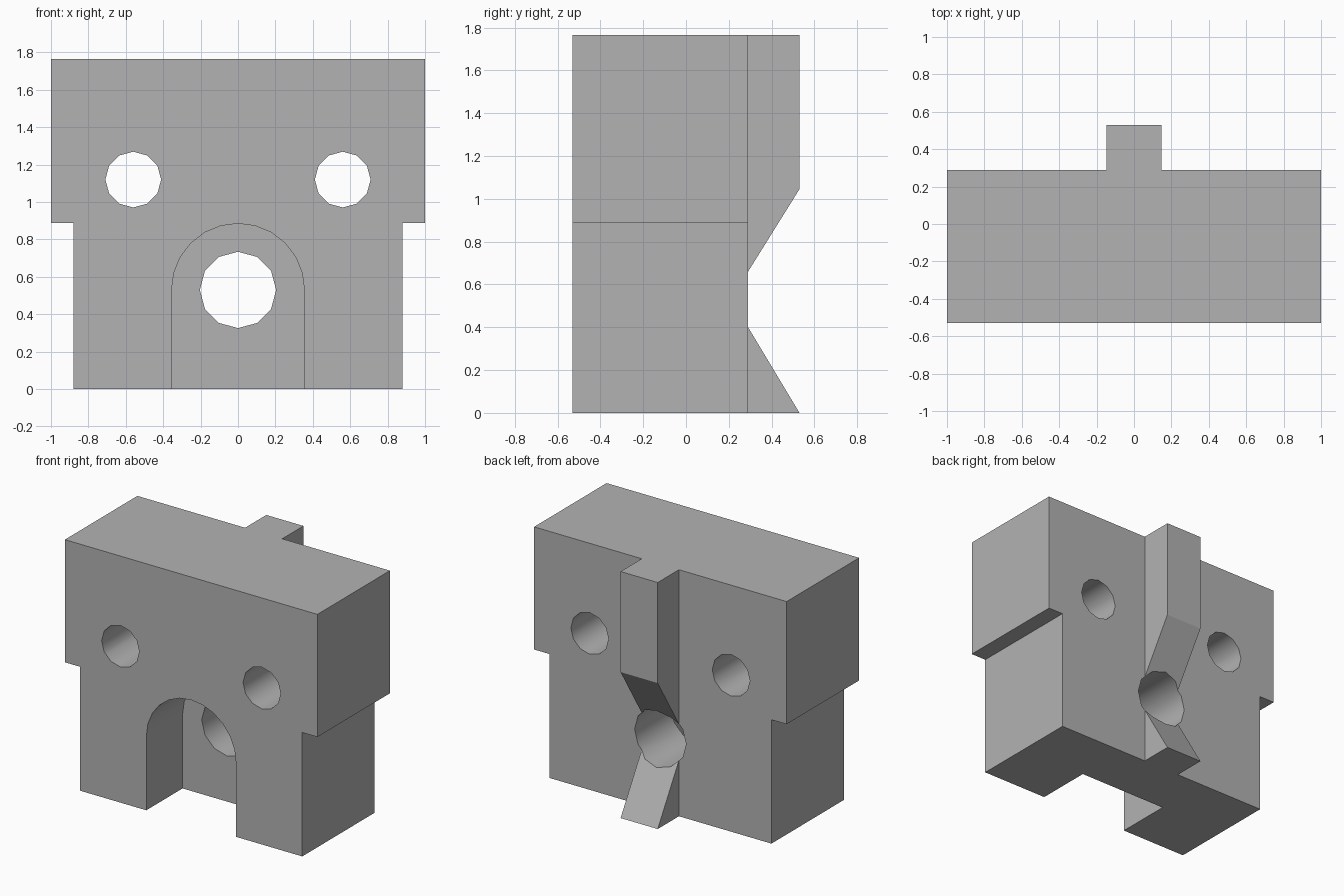
import bpy
import bmesh
from math import sin, cos, pi, radians
from mathutils import Vector

cube = bpy.data.objects.get("Cube")
if cube:
    bpy.data.objects.remove(cube, do_unlink=True)

grey = bpy.data.materials.new("plain grey")
grey.use_nodes = True
colour = (0.45, 0.45, 0.45, 1)
grey.diffuse_color = colour
grey.node_tree.nodes["Principled BSDF"].inputs["Base Color"].default_value = colour

FRONT, BACK, RIB_BACK, TOP = -0.53, 0.29, 0.53, 1.765
STEP, WAIST, RIB = 0.887, 0.88, 0.147
HOLE_Z = 0.53


def prism(name, points, offset):
    """Extrude a closed outline of 3D points along an offset."""
    bm = bmesh.new()
    face = bm.faces.new([bm.verts.new(p) for p in points])
    moved = bmesh.ops.extrude_face_region(bm, geom=[face])["geom"]
    verts = [v for v in moved if isinstance(v, bmesh.types.BMVert)]
    bmesh.ops.translate(bm, verts=verts, vec=Vector(offset))
    bmesh.ops.recalc_face_normals(bm, faces=bm.faces)
    mesh = bpy.data.meshes.new(name)
    bm.to_mesh(mesh)
    bm.free()
    mesh.materials.append(grey)
    obj = bpy.data.objects.new(name, mesh)
    bpy.context.collection.objects.link(obj)
    return obj


def arc(x, z, radius, steps, sweep, y):
    return [(x + radius * cos(sweep * i / steps), y, z + radius * sin(sweep * i / steps))
            for i in range(steps + 1)]


def hole(name, x, z, radius):
    return prism(name, arc(x, z, radius, 12, 2 * pi, -1)[:-1], (0, 2, 0))


# Stepped block, wider at the top
half = [(WAIST, 0), (WAIST, STEP), (1, STEP), (1, TOP)]
outline = half + [(-x, z) for x, z in reversed(half)]
block = prism("stepped_block", [(x, FRONT, z) for x, z in outline], (0, BACK - FRONT, 0))

# Back rib, notched around the middle hole
profile = [(0.1, 0), (RIB_BACK, 0), (BACK, 0.4), (BACK, 0.66),
           (RIB_BACK, 1.045), (RIB_BACK, TOP), (0.1, TOP)]
rib = prism("back_rib", [(-RIB, y, z) for y, z in profile], (2 * RIB, 0, 0))

# Arched recess and the three through holes
arch = arc(0, HOLE_Z, 0.355, 12, pi, -1) + [(-0.355, -1, -0.2), (0.355, -1, -0.2)]
cutters = [
    prism("arch_cutter", arch, (0, 0.88, 0)),
    hole("middle_hole_cutter", 0, HOLE_Z, 0.204),
    hole("left_hole_cutter", 0.56, 1.12, 0.149),
    hole("right_hole_cutter", -0.56, 1.12, 0.149),
]

bpy.context.view_layer.objects.active = block
for tool, operation in [(rib, 'UNION')] + [(c, 'DIFFERENCE') for c in cutters]:
    mod = block.modifiers.new(tool.name, 'BOOLEAN')
    mod.operation = operation
    mod.solver = 'EXACT'
    mod.object = tool
    bpy.ops.object.modifier_apply(modifier=mod.name)
    bpy.data.objects.remove(tool, do_unlink=True)

# Round the bores and arch, keep the corners crisp
bpy.ops.object.select_all(action='DESELECT')
block.select_set(True)
bpy.ops.object.shade_smooth_by_angle(angle=radians(31))
